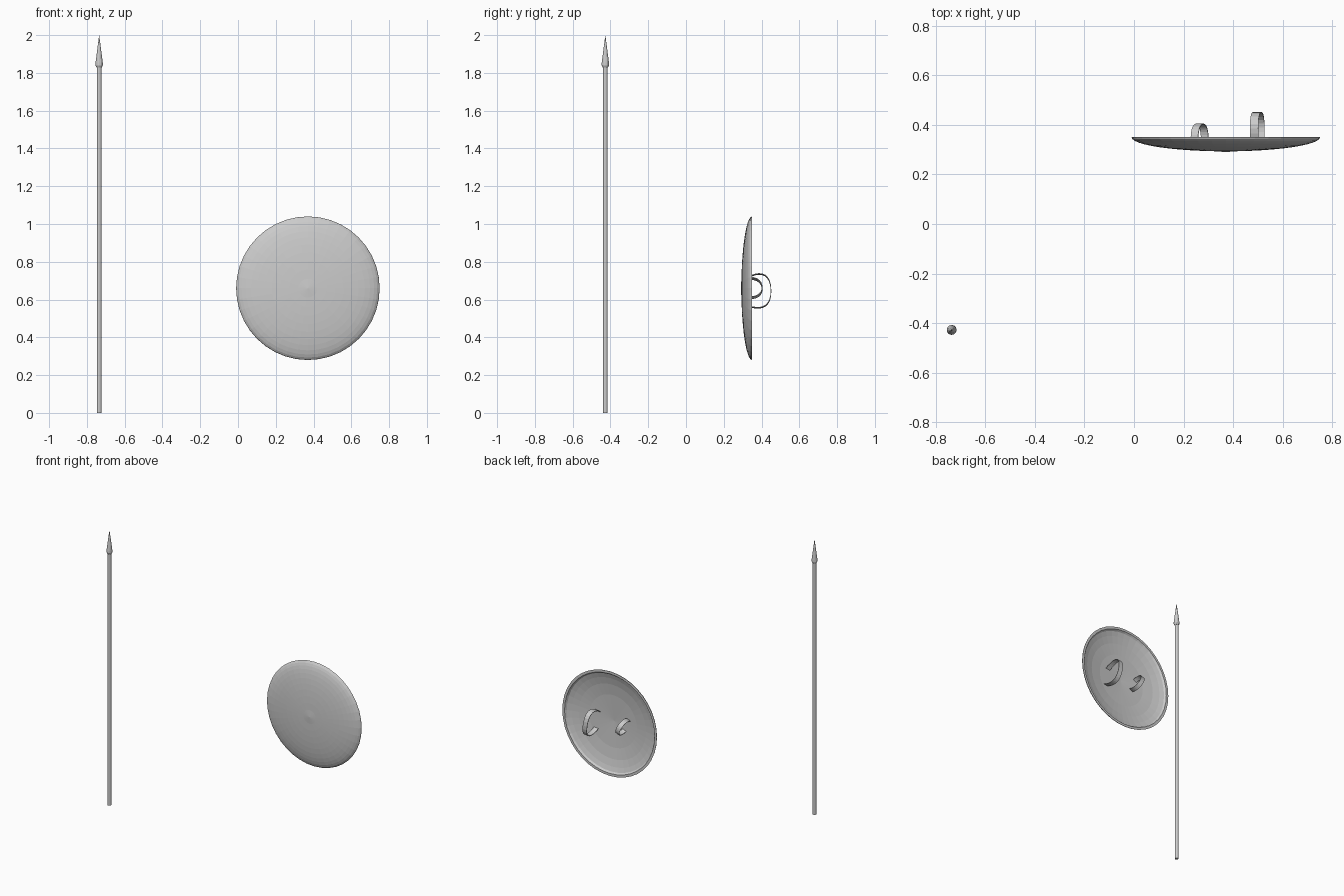
import bpy, bmesh, math
from mathutils import Matrix, Vector

if "Cube" in bpy.data.objects:
    bpy.data.objects.remove(bpy.data.objects["Cube"])


def finish(name, bm):
    bmesh.ops.remove_doubles(bm, verts=bm.verts, dist=1e-5)
    bmesh.ops.recalc_face_normals(bm, faces=bm.faces)
    me = bpy.data.meshes.new(name)
    bm.to_mesh(me)
    bm.free()
    ob = bpy.data.objects.new(name, me)
    bpy.context.collection.objects.link(ob)
    return ob


def lathe(name, profile, sides, loc, rot_x=0.0):
    """Spin (radius, height) points around z, then tilt and place."""
    bm = bmesh.new()
    vs = [bm.verts.new((r, 0, h)) for r, h in profile]
    es = [bm.edges.new(p) for p in zip(vs, vs[1:])]
    bmesh.ops.spin(bm, geom=vs + es, cent=(0, 0, 0), axis=(0, 0, 1),
                   angle=math.tau, steps=sides, use_duplicate=False)
    ob = finish(name, bm)
    ob.data.transform(Matrix.Translation(loc) @ Matrix.Rotation(rot_x, 4, 'X'))
    return ob


def bezier(p, n=16):
    """Cubic points through a list of 3k+1 controls."""
    out = []
    for k in range(0, len(p) - 1, 3):
        a, b, c, d = (Vector(q) for q in p[k:k + 4])
        for i in range(n + 1):
            t = i / n
            out.append(a*(1-t)**3 + 3*b*t*(1-t)**2 + 3*c*t*t*(1-t) + d*t**3)
    return out


def strap(name, path, width, tilt, loc):
    """Bent band: (y, z) path widened along x and tilted about y."""
    bm = bmesh.new()
    rows = [[bm.verts.new((x, p.x, p.y)) for x in (-width/2, width/2)] for p in path]
    for a, b in zip(rows, rows[1:]):
        if (a[0].co - b[0].co).length > 1e-6:
            bm.faces.new((a[0], a[1], b[1], b[0]))
    ob = finish(name, bm)
    ob.data.transform(Matrix.Translation(loc) @ Matrix.Rotation(math.radians(tilt), 4, 'Y'))
    mod = ob.modifiers.new("thickness", 'SOLIDIFY')
    mod.thickness = 0.004
    mod.offset = 0
    return ob


# Spear
SPEAR = (-0.735, -0.427, 0)
shaft = lathe("spear_shaft", [(0, 0), (0.0125, 0), (0.0125, 1.84), (0, 1.84)], 12, SPEAR)
head = lathe("spear_head", [(0, 1.828), (0.014, 1.828), (0.020, 1.84), (0.019, 1.855),
                            (0.010, 1.925), (0, 2.0)], 12, SPEAR)

# Shield: domed front, rolled rim, hollow back with a shallow central cone
R, D = 0.38, 0.057
outer = [(R * math.sin(a), -D * math.cos(a))
         for a in (math.pi / 2 * i / 12 for i in range(1, 13))]
inner = [(0.362, 0), (0.352, -0.012), (0.32, -0.022), (0.27, -0.033),
         (0.19, -0.043), (0, -0.053)]
# local +z becomes world +y
shield = lathe("shield", [(0, -0.06)] + outer + inner, 40, (0.37, 0.35, 0.66), -math.pi / 2)

# Arm strap and hand grip on the back
arm = bezier([(-0.042, 0.06), (0.02, 0.105), (0.10, 0.115), (0.10, 0),
              (0.10, -0.10), (0.03, -0.105), (-0.042, -0.07)], 10)
arm_strap = strap("arm_strap", arm, 0.034, -8, (0.497, 0.35, 0.645))
grip = bezier([(-0.044, 0.045), (0.0, 0.07), (0.053, 0.05), (0.053, 0),
               (0.053, -0.05), (0.0, -0.065), (-0.044, -0.045)], 10)
hand_grip = strap("hand_grip", grip, 0.032, -22, (0.265, 0.35, 0.66))

for ob in (shaft, head):
    for p in ob.data.polygons:
        p.use_smooth = False
